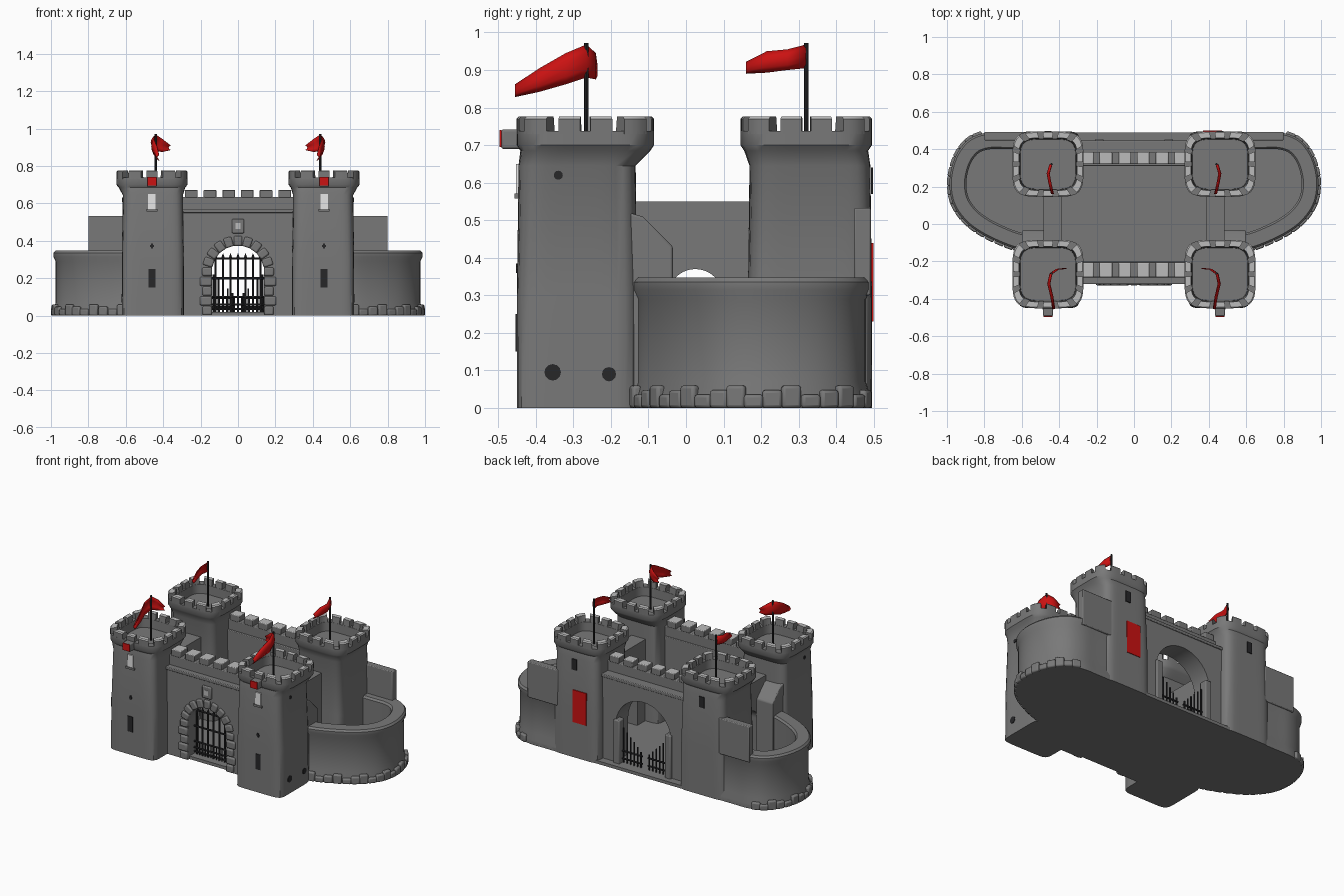
import bpy, bmesh, math
from mathutils import Matrix, Vector

if "Cube" in bpy.data.objects:
    bpy.data.objects.remove(bpy.data.objects["Cube"])


def material(name, c):
    m = bpy.data.materials.new(name)
    m.diffuse_color = (*c, 1)
    m.use_nodes = True
    m.node_tree.nodes["Principled BSDF"].inputs["Base Color"].default_value = m.diffuse_color
    return m


STONE = material("grey stone", (0.19, 0.19, 0.19))
LIGHT = material("light stone", (0.5, 0.5, 0.5))
RED = material("red cloth", (0.6, 0.006, 0.006))
IRON = material("dark iron", (0.02, 0.02, 0.022))
PALE = material("pale window", (0.85, 0.85, 0.85))


def finish(bm, name, *mats, angle=35, bevel=0):
    bmesh.ops.recalc_face_normals(bm, faces=bm.faces)
    me = bpy.data.meshes.new(name)
    bm.to_mesh(me)
    bm.free()
    for m in mats:
        me.materials.append(m)
    ob = bpy.data.objects.new(name, me)
    bpy.context.collection.objects.link(ob)
    if bevel:
        b = ob.modifiers.new("soft edges", 'BEVEL')
        b.width, b.segments = bevel, 2
    bpy.ops.object.select_all(action='DESELECT')
    ob.select_set(True)
    bpy.context.view_layer.objects.active = ob
    bpy.ops.object.shade_smooth_by_angle(angle=math.radians(angle))
    return ob


def add_box(bm, lo, hi, rot=None):
    lo, hi = Vector(lo), Vector(hi)
    mat = Matrix.Translation((lo + hi) / 2) @ (rot or Matrix()) @ Matrix.Diagonal((*(hi - lo), 1))
    bmesh.ops.create_cube(bm, size=1, matrix=mat)


def boxes(name, mat, items, bevel=0):
    bm = bmesh.new()
    for lo, hi in items:
        add_box(bm, lo, hi)
    return finish(bm, name, mat, bevel=bevel)


def add_rod(bm, a, b, r1, r2=None, seg=8):
    a, b = Vector(a), Vector(b)
    rot = (b - a).to_track_quat('Z', 'Y').to_matrix().to_4x4()
    bmesh.ops.create_cone(bm, cap_ends=True, segments=seg, radius1=r1, radius2=r1 if r2 is None else r2,
                          depth=(b - a).length, matrix=Matrix.Translation((a + b) / 2) @ rot)


def skin(bm, rings, closed=True):
    vs = [[bm.verts.new(p) for p in r] for r in rings]
    n = len(vs[0])
    for r, s in zip(vs, vs[1:]):
        for i in range(n if closed else n - 1):
            bm.faces.new((r[i], r[(i + 1) % n], s[(i + 1) % n], s[i]))
    return vs


def rounded(t, cx, cy, hx, hy, z, n):
    # point on a rounded square at polar angle t
    c, s = math.cos(t), math.sin(t)
    r = (abs(c) ** n + abs(s) ** n) ** (-1 / n)
    return (cx + hx * r * c, cy + hy * r * s, z)


def tower(name, sx, shaft, crown):
    (sy, shx, shy), (cy, chx, chy) = shaft, crown
    S, C = sx * 0.455, sx * 0.46
    levels = [(S, sy, shx, shy, 0, 9), (S, sy, shx, shy, 0.3, 8), (S, sy, shx - .005, shy - .004, 0.645, 6),
              (C, cy, chx - .012, chy - .01, 0.685, 5), (C, cy, chx, chy, 0.70, 4.5), (C, cy, chx, chy, 0.738, 4.5),
              (C, cy, chx - .04, chy - .04, 0.738, 4.5), (C, cy, chx - .042, chy - .042, 0.68, 4.5)]
    bm = bmesh.new()
    vs = skin(bm, [[rounded(math.tau * i / 64, *l) for i in range(64)] for l in levels])
    bm.faces.new(vs[0])
    bm.faces.new(vs[-1])
    finish(bm, name, STONE)
    # battlement blocks round the crown, light on top
    bm = bmesh.new()
    for k in range(14):
        mid = math.tau * (k + 0.5) / 14
        ts = [mid + d * 0.075 for d in (-2, -1, 0, 1, 2)]
        loop = [[rounded(t, C, cy, chx - o, chy - o, z, 4.5) for t in ts]
                for o, z in ((.0, .73), (.0, .77), (.006, .776), (.034, .776), (.04, .73))]
        vs = skin(bm, loop, closed=False)
        for e in (0, -1):
            bm.faces.new([r[e] for r in vs])
    bm.normal_update()
    for f in bm.faces:
        f.material_index = int(f.calc_center_median().z > 0.772)
    finish(bm, name + "_battlements", STONE, LIGHT)


def arch_wall(name, w, h, r, spring, depth, loc, turn=0):
    pts = [(-w, 0), (-r, 0)]
    pts += [(-r * math.cos(math.pi * i / 20), spring + r * math.sin(math.pi * i / 20)) for i in range(21)]
    pts += [(r, 0), (w, 0), (w, h), (-w, h)]
    bm = bmesh.new()
    f = bm.faces.new([bm.verts.new((x, -depth / 2, z)) for x, z in pts])
    ext = bmesh.ops.extrude_face_region(bm, geom=[f])
    bmesh.ops.translate(bm, vec=(0, depth, 0), verts=[v for v in ext["geom"] if isinstance(v, bmesh.types.BMVert)])
    bm.transform(Matrix.Translation(loc) @ Matrix.Rotation(turn, 4, 'Z'))
    finish(bm, name, STONE)


def parapet(name, y0, y1):
    bm = bmesh.new()
    add_box(bm, (-.31, y0, .55), (.31, y1, .635))
    for i in range(6):
        x = -.25 + .1 * i
        add_box(bm, (x - .034, y0, .63), (x + .034, y1, .673))
    bm.normal_update()
    for f in bm.faces:
        f.material_index = int(f.calc_center_median().z > 0.67)
    finish(bm, name, STONE, LIGHT, bevel=.005)


# Curved bastion outline, on the +x side
CTRL = [(.56, .49), (.68, .49), (.79, .488), (.88, .455), (.945, .38), (.98, .28), (.985, .18), (.96, .09),
        (.90, .01), (.82, -.05), (.72, -.10), (.62, -.135), (.52, -.145)]
path = []
for i in range(len(CTRL) - 1):
    p0, p1, p2, p3 = (Vector(CTRL[min(max(j, 0), len(CTRL) - 1)]) for j in (i - 1, i, i + 1, i + 2))
    for t in (0, .25, .5, .75):
        path.append(.5 * (2 * p1 + (p2 - p0) * t + (2 * p0 - 5 * p1 + 4 * p2 - p3) * t * t
                          + (3 * p1 - p0 - 3 * p2 + p3) * t ** 3))
path.append(Vector(CTRL[-1]))


def outward(i):
    d = (path[min(i + 1, len(path) - 1)] - path[max(i - 1, 0)]).normalized()
    return Vector((-d.y, d.x))


SECTION = [(0, 0), (0, .03), (-.012, .07), (-.012, .29), (.0, .315), (.0, .335), (-.01, .347), (-.08, .347),
           (-.09, .335), (-.09, 0)]

for sx, side in ((-1, "left"), (1, "right")):
    tower(f"front_tower_{side}", sx, (-.29, .166, .16), (-.268, .19, .183))
    tower(f"back_tower_{side}", sx, (.33, .166, .165), (.32, .19, .175))
    # Bastion wall swept along the outline, with rough stones at its foot
    bm = bmesh.new()
    rings = [[(sx * (p.x + outward(i).x * o), p.y + outward(i).y * o, z) for o, z in SECTION]
             for i, p in enumerate(path)]
    vs = skin(bm, rings)
    bm.faces.new(vs[0])
    bm.faces.new(vs[-1])
    finish(bm, f"bastion_wall_{side}", STONE)
    bm = bmesh.new()
    for i in range(10, len(path) - 4, 2):
        n, p, h = outward(i), path[i], .036 + .012 * (i % 3)
        rot = Matrix.Rotation(math.atan2(n.y, sx * n.x), 4, 'Z')
        add_box(bm, (sx * p.x - .013, p.y - .026, 0), (sx * p.x + .013, p.y + .026, h), rot)
    finish(bm, f"bastion_foot_stones_{side}", STONE, bevel=.008)
    # Raised back wall, side wall with arch, and sloping buttress
    x0, x1 = sorted((sx * .58, sx * .80))
    boxes(f"raised_back_wall_{side}", STONE, [((x0, .447, .3), (x1, .492, .533))], .005)
    arch_wall(f"side_wall_{side}", .16, .55, .073, .297, .1, (sx * .435, .025, 0), math.pi / 2)
    bm = bmesh.new()
    prof = [(-.17, 0), (-.035, 0), (-.035, .43), (-.115, .51), (-.17, .525)]
    vs = skin(bm, [[(sx * x, y, z) for y, z in prof] for x in (.48, .60)])
    bm.faces.new(vs[0])
    bm.faces.new(vs[1])
    finish(bm, f"buttress_{side}", STONE, bevel=.006)
    # Corbel with red front plate
    c = sx * .46
    boxes(f"corbel_{side}", STONE, [((c - .027, -.492, .69), (c + .027, -.43, .742))], .006)
    boxes(f"corbel_red_plate_{side}", RED, [((c - .024, -.497, .695), (c + .024, -.491, .74))])
    # Windows and slits
    boxes(f"front_window_{side}", PALE, [((c - .02, -.453, .57), (c + .02, -.444, .65))])
    boxes(f"front_window_frame_{side}", STONE, [((c - .03, -.457, .558), (c + .03, -.447, .571))])
    boxes(f"tower_slits_{side}", IRON, [
        ((c - .018, -.4535, .15), (c + .018, -.446, .25)), ((c - .01, -.453, .367), (c + .01, -.446, .377)),
        ((c - .005, -.453, .36), (c + .005, -.446, .385)), ((c - .018, .492, .57), (c + .018, .4975, .64))])
    bm = bmesh.new()
    for y, z, r in ((-.355, .095, .022), (-.205, .09, .019), (-.34, .62, .012)):
        xs = sx * (.621 if z < .3 else .616)
        add_rod(bm, (xs - sx * .005, y, z), (xs + sx * .003, y, z), r, seg=12)
    finish(bm, f"side_grates_{side}", IRON)
    # Flagpoles and waving flags
    bm = bmesh.new()
    for y in (-.265, .32):
        add_rod(bm, (sx * .44, y, .67), (sx * .44, y, .972), .006)
    finish(bm, f"flagpoles_{side}", IRON)
    front = [(.36, -.235, .91, .885), (.405, -.24, .945, .875), (.44, -.265, .968, .88), (.452, -.32, .945, .862),
             (.435, -.39, .905, .842), (.425, -.455, .862, .828)]
    back = [(.44, .32, .968, .905), (.455, .27, .955, .9), (.445, .215, .95, .893), (.432, .16, .922, .89)]
    for nm, pts in (("front", front), ("back", back)):
        bm = bmesh.new()
        skin(bm, [[(sx * (x + .012 * math.sin(math.pi * k / 4)), y, t + (b - t) * k / 4) for k in range(5)]
                  for x, y, t, b in pts], closed=False)
        flag = finish(bm, f"{nm}_flag_{side}", RED, angle=60)
        flag.modifiers.new("cloth", 'SOLIDIFY').thickness = .005

# Ground slab under the whole castle
bm = bmesh.new()
half = [(p.x, p.y) for p in path] + [(.4, -.3)]
outline = half + [(-x, y) for x, y in reversed(half)]
vs = skin(bm, [[(x, y, z) for x, y in outline] for z in (0, .02)])
bm.faces.new(vs[0])
bm.faces.new(vs[1])
finish(bm, "ground_slab", STONE)

# Front and back walls with gateways
arch_wall("front_wall", .31, .56, .14, .235, .115, (0, -.2575, 0))
arch_wall("back_wall", .31, .56, .2, .26, .13, (0, .375, 0))
parapet("front_parapet", -.285, -.205)
parapet("back_parapet", .32, .385)
boxes("wall_ledges", STONE, [((-.31, -.322, .55), (.31, -.2, .57)), ((-.31, .31, .55), (.31, .446, .57))], .004)

# Stones round the front arch, with keystone tablet above
bm = bmesh.new()
for i in range(11):
    a = math.pi * i / 10
    x, z = .165 * math.cos(a), .235 + .165 * math.sin(a)
    add_box(bm, (x - .027, -.328, z - .022), (x + .027, -.29, z + .022), Matrix.Rotation(-a, 4, 'Y'))
for s in (-1, 1):
    for k in range(4):
        w = .05 + .014 * (k % 2)
        x0, x1 = sorted((s * .14, s * (.14 + w)))
        add_box(bm, (x0, -.328, .003 + .052 * k), (x1, -.29, .051 + .052 * k))
finish(bm, "arch_stones", STONE, bevel=.008)
boxes("arch_tablet", STONE, [((-.032, -.327, .44), (.032, -.3, .518))], .006)
boxes("arch_tablet_panel", LIGHT, [((-.014, -.33, .462), (.014, -.326, .495))])

# Portcullis
bm = bmesh.new()
for i in range(7):
    x = -.12 + .04 * i
    add_rod(bm, (x, -.25, .01), (x, -.25, .31), .006)
    add_rod(bm, (x, -.25, .31), (x, -.25, .335), .009, 0)
    add_rod(bm, (x + .02, -.25, .01), (x + .02, -.25, .1), .004)
for z in (.035, .06, .1, .2, .305):
    add_rod(bm, (-.14, -.25, z), (.14, -.25, z), .006)
finish(bm, "portcullis", IRON)

# Back gate: stone posts and low iron leaves
boxes("back_gate_posts", STONE, [((s * .185 - .022, .40, 0), (s * .185 + .022, .455, .30)) for s in (-1, 1)], .006)
bm = bmesh.new()
for s in (-1, 1):
    for k in range(6):
        x = s * (.03 + .025 * k)
        add_rod(bm, (x, .42, .01), (x, .42, .12 + .025 * k), .005)
    add_rod(bm, (s * .02, .42, .045), (s * .18, .42, .045), .006)
    add_rod(bm, (s * .02, .42, .095), (s * .18, .42, .095), .006)
finish(bm, "back_gate_bars", IRON)

# Red banner on one back tower
boxes("back_red_banner", RED, [((.37, .492, .23), (.47, .499, .44))])
